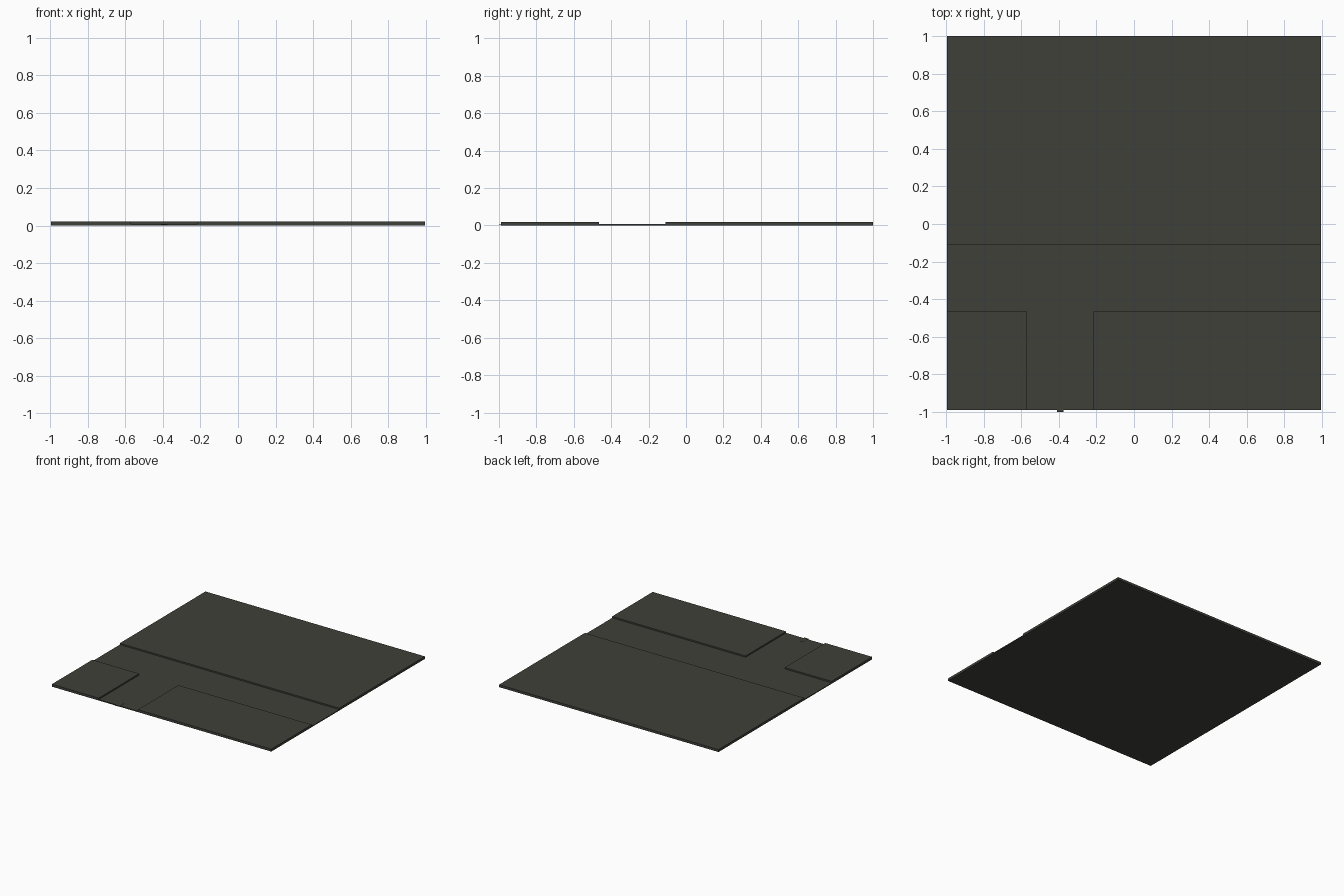
import bpy

if "Cube" in bpy.data.objects:
    bpy.data.objects.remove(bpy.data.objects["Cube"])

# One flat asphalt colour for the whole tile
mat = bpy.data.materials.new("dark_asphalt")
mat.diffuse_color = (0.051, 0.051, 0.042, 1)
mat.use_nodes = True
mat.node_tree.nodes["Principled BSDF"].inputs["Base Color"].default_value = mat.diffuse_color


def slab(name, x0, x1, y0, y1, z0, z1):
    """Axis-aligned box between the given limits."""
    bpy.ops.mesh.primitive_cube_add(
        size=1, location=((x0 + x1) / 2, (y0 + y1) / 2, (z0 + z1) / 2))
    ob = bpy.context.object
    ob.name = name
    ob.scale = (x1 - x0, y1 - y0, z1 - z0)
    bpy.ops.object.transform_apply(location=False, rotation=False, scale=True)
    ob.data.materials.append(mat)
    return ob


W, FRONT, BACK = 0.995, -0.99, 1.0    # tile limits
ROAD_Z, KERB_Z = 0.008, 0.02          # road and pavement heights
ROAD_Y0, ROAD_Y1 = -0.465, -0.11      # cross street
ROAD_X0, ROAD_X1 = -0.57, -0.215      # side street

# Road bed under everything
slab("road_bed", -W, W, FRONT, BACK, 0, ROAD_Z)

# Raised pavement blocks around the T junction
slab("back_pavement", -W, W, ROAD_Y1, BACK, ROAD_Z, KERB_Z)
slab("front_left_pavement", -W, ROAD_X0, FRONT, ROAD_Y0, ROAD_Z, KERB_Z)
slab("front_right_pavement", ROAD_X1, W, FRONT, ROAD_Y0, ROAD_Z, KERB_Z)

# Small lane marker poking out at the front edge of the side street
slab("lane_marker", -0.41, -0.375, -1.0, -0.93, 0.004, ROAD_Z + 0.001)
